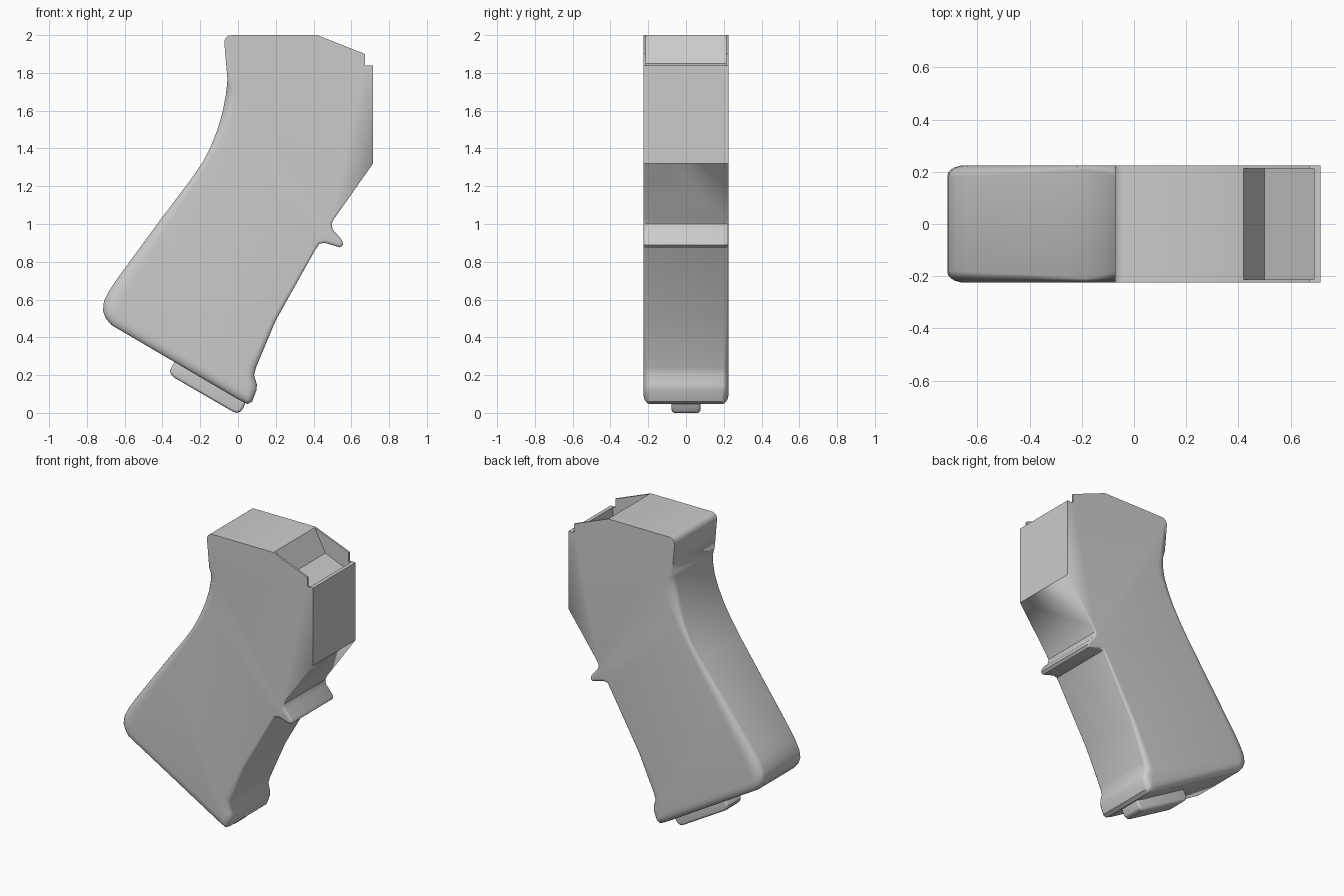
import bpy, bmesh, math
from mathutils import Vector

if "Cube" in bpy.data.objects:
    bpy.data.objects.remove(bpy.data.objects["Cube"])


def rounded_prism(name, pts, half, ratio=0.6, steps=5):
    """Clockwise XZ outline of (x, z, edge radius), extruded in Y with rounded side edges."""
    n = len(pts)
    inward = []
    for i in range(n):
        a, b, c = (Vector(pts[j % n][:2]) for j in (i - 1, i, i + 1))
        t = (b - a).normalized() + (c - b).normalized()
        t.normalize()
        inward.append(Vector((t.y, -t.x)))
    bm = bmesh.new()
    rings = []
    for side in (-1, 1):
        order = range(steps, -1, -1) if side < 0 else range(steps + 1)
        for k in order:
            a = math.pi / 2 * k / steps
            ring = []
            for (x, z, r), d in zip(pts, inward):
                s = r * (1 - math.cos(a))
                y = side * (half - ratio * r * (1 - math.sin(a)))
                ring.append(bm.verts.new((x + d.x * s, y, z + d.y * s)))
            rings.append(ring)
    for lo, hi in zip(rings, rings[1:]):
        for i in range(n):
            j = (i + 1) % n
            bm.faces.new((lo[i], lo[j], hi[j], hi[i]))
    bm.faces.new(rings[0])
    bm.faces.new(rings[-1])
    bmesh.ops.remove_doubles(bm, verts=bm.verts, dist=1e-5)
    bmesh.ops.recalc_face_normals(bm, faces=bm.faces)
    me = bpy.data.meshes.new(name)
    bm.to_mesh(me)
    bm.free()
    ob = bpy.data.objects.new(name, me)
    bpy.context.collection.objects.link(ob)
    return ob


def activate(ob):
    bpy.ops.object.select_all(action='DESELECT')
    ob.select_set(True)
    bpy.context.view_layer.objects.active = ob


# Grip body: square-edged head, finger spur, rounded heel and scooped backstrap
body = [
    (-0.073, 1.965, 0), (-0.065, 1.985, 0), (-0.05, 1.997, 0), (-0.03, 2.0, 0),
    (0.42, 2.0, 0), (0.672, 1.90, 0), (0.672, 1.84, 0), (0.715, 1.84, 0),
    (0.715, 1.32, 0), (0.51, 1.03, 0.01), (0.495, 1.0, 0.015), (0.502, 0.97, 0.02),
    (0.55, 0.915, 0.02), (0.556, 0.89, 0.02), (0.54, 0.876, 0.02),
    (0.46, 0.9, 0.02), (0.43, 0.895, 0.02), (0.41, 0.865, 0.015),
    (0.20, 0.49, 0.025), (0.095, 0.24, 0.045), (0.085, 0.20, 0.05),
    (0.10, 0.15, 0.055), (0.098, 0.12, 0.055), (0.075, 0.06, 0.055), (0.05, 0.047, 0.055),
    (0.0, 0.072, 0.055), (-0.67, 0.465, 0.055), (-0.70, 0.50, 0.065), (-0.715, 0.54, 0.07),
    (-0.71, 0.59, 0.075), (-0.68, 0.65, 0.075), (-0.64, 0.71, 0.07),
    (-0.42, 1.01, 0.055), (-0.25, 1.235, 0.035), (-0.185, 1.33, 0.028),
    (-0.14, 1.42, 0.04), (-0.105, 1.51, 0.055), (-0.08, 1.60, 0.07),
    (-0.065, 1.68, 0.065), (-0.059, 1.73, 0.045), (-0.056, 1.77, 0),
    (-0.064, 1.86, 0),
]
grip = rounded_prism("grip_body", body, 0.225)

# Recess between the thin cheeks at the front of the head
cutter = rounded_prism("recess_cutter", [
    (0.367, 2.1, 0), (0.69, 2.1, 0), (0.69, 1.77, 0), (0.50, 1.85, 0)], 0.213)
cutter.hide_render = True
mod = grip.modifiers.new("recess", 'BOOLEAN')
mod.operation = 'DIFFERENCE'
mod.solver = 'EXACT'
mod.object = cutter
activate(grip)
bpy.ops.object.modifier_apply(modifier=mod.name)
bpy.data.objects.remove(cutter)

# Small latch plate under the heel
plate = rounded_prism("base_plate", [
    (-0.30, 0.32, 0.01), (0.06, 0.11, 0.01), (0.03, 0.03, 0.015), (0.015, 0.008, 0.015),
    (-0.005, 0.0, 0.015), (-0.03, 0.008, 0.015), (-0.335, 0.185, 0.015),
    (-0.355, 0.205, 0.015), (-0.36, 0.225, 0.015), (-0.345, 0.255, 0.015)], 0.076, 1.0, 4)

for ob in (grip, plate):
    activate(ob)
    bpy.ops.object.shade_smooth_by_angle(angle=math.radians(32))
